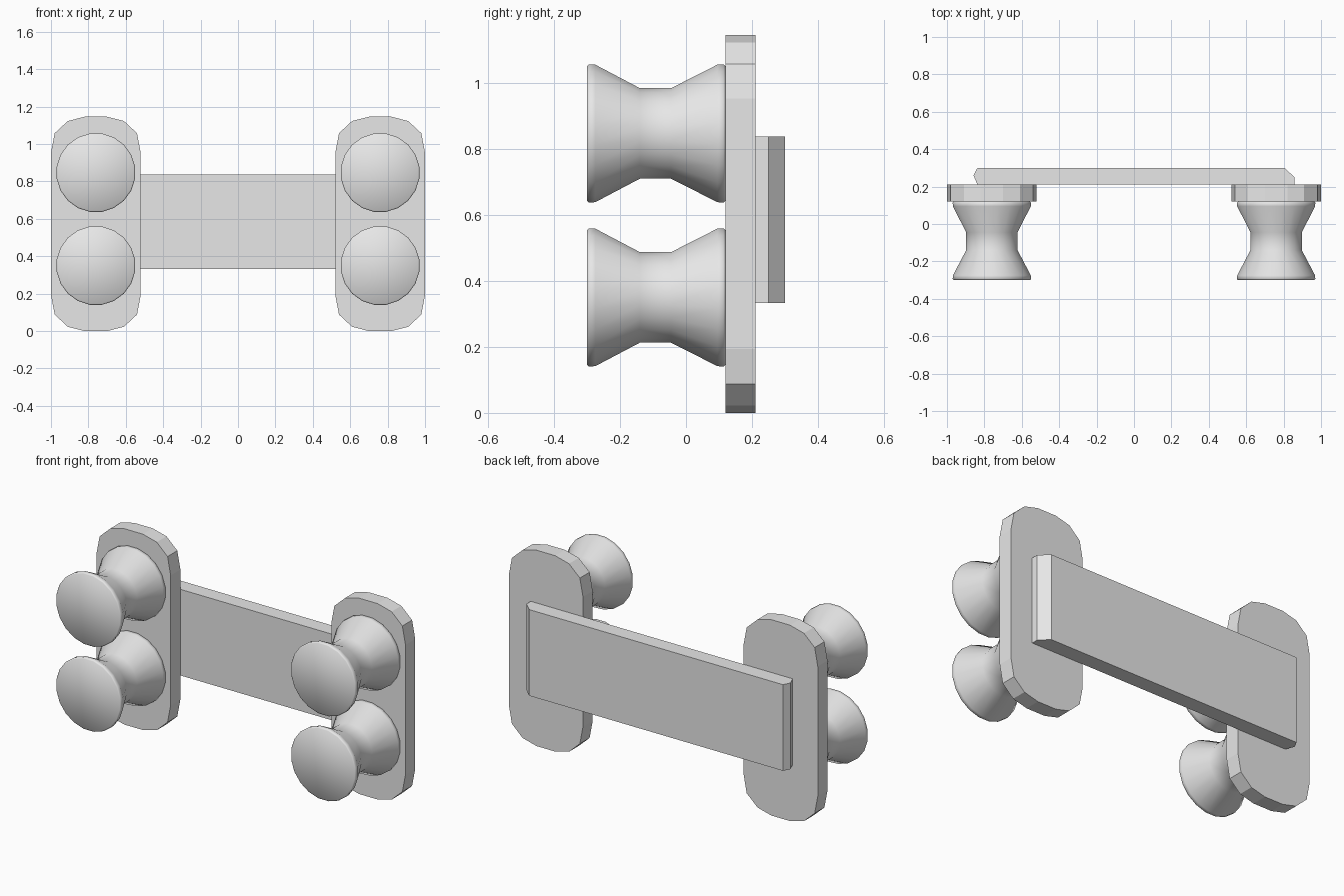
import bpy, bmesh, math

cube = bpy.data.objects.get("Cube")
if cube:
    bpy.data.objects.remove(cube, do_unlink=True)

grey = bpy.data.materials.new("light_grey")
grey.use_nodes = True
grey.diffuse_color = (0.8, 0.8, 0.8, 1)
grey.node_tree.nodes["Principled BSDF"].inputs["Base Color"].default_value = (0.8, 0.8, 0.8, 1)


def loft(name, rings, smooth=False):
    """Skin a list of equal closed rings and cap both ends."""
    bm = bmesh.new()
    loops = [[bm.verts.new(p) for p in ring] for ring in rings]
    n = len(loops[0])
    for a, b in zip(loops, loops[1:]):
        for i in range(n):
            j = (i + 1) % n
            bm.faces.new((a[i], a[j], b[j], b[i]))
    bm.faces.new(loops[0])
    bm.faces.new(loops[-1])
    bmesh.ops.recalc_face_normals(bm, faces=bm.faces)
    mesh = bpy.data.meshes.new(name)
    bm.to_mesh(mesh)
    bm.free()
    mesh.materials.append(grey)
    obj = bpy.data.objects.new(name, mesh)
    bpy.context.collection.objects.link(obj)
    if smooth:
        bpy.ops.object.select_all(action="DESELECT")
        obj.select_set(True)
        bpy.context.view_layer.objects.active = obj
        bpy.ops.object.shade_smooth_by_angle(angle=math.radians(50))
    return obj


# Quarter outline of an end plate, mirrored into a full rounded outline
quarter = [(0.24, 0.38), (0.22, 0.485), (0.15, 0.55), (0.06, 0.573)]
half = quarter + [(-x, z) for x, z in reversed(quarter)]
outline = half + [(-x, -z) for x, z in half]

# Spool profile as (y, radius)
profile = [(-0.30, 0.206), (-0.294, 0.212), (-0.275, 0.211), (-0.14, 0.139),
           (-0.045, 0.139), (0.095, 0.211), (0.114, 0.212), (0.12, 0.206)]
SIDES = 20
angles = [(i + 0.5) * math.tau / SIDES for i in range(SIDES)]

for side, sx in (("left", 0.76), ("right", -0.76)):
    # End plate
    loft(f"{side}_end_plate",
         [[(sx + x, y, 0.573 + z) for x, z in outline] for y in (0.12, 0.21)])
    # Pair of waisted spools
    for level, cz in (("upper", 0.847), ("lower", 0.35)):
        loft(f"{side}_{level}_spool",
             [[(sx + r * math.cos(a), y, cz + r * math.sin(a)) for a in angles]
              for y, r in profile], smooth=True)

# Rear cross bar with chamfered ends
bar = [(-0.837, 0.21), (-0.858, 0.26), (-0.837, 0.30),
       (0.805, 0.30), (0.858, 0.25), (0.858, 0.21)]
loft("cross_bar", [[(x, y, z) for x, y in bar] for z in (0.333, 0.837)])
